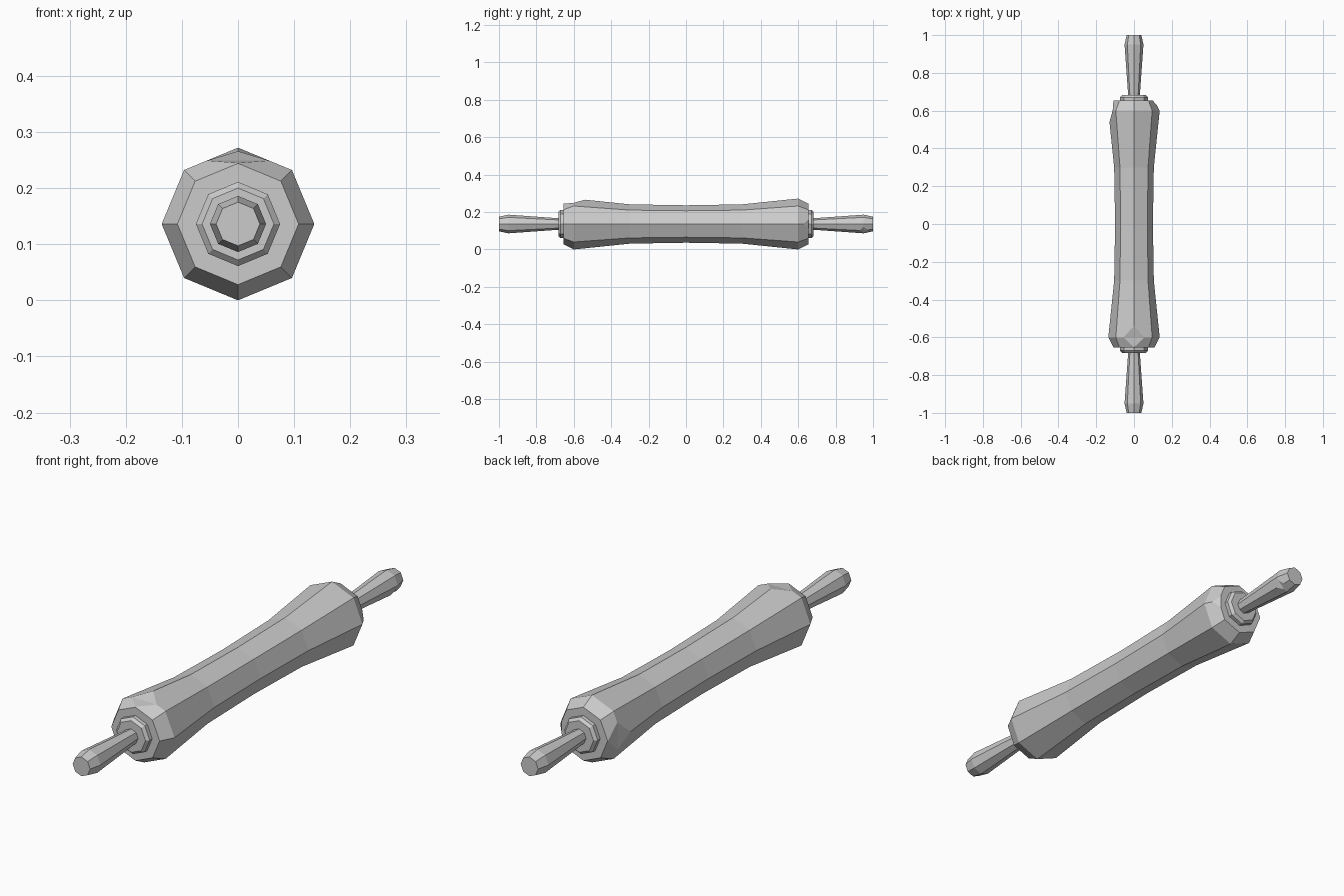
import bpy, bmesh, math
from mathutils import Vector

SIDES = 8
AXIS_Z = 0.136

cube = bpy.data.objects.get("Cube")
if cube:
    bpy.data.objects.remove(cube, do_unlink=True)

grey = bpy.data.materials.new("plain_grey")
grey.use_nodes = True
colour = (0.6, 0.6, 0.6, 1)
grey.diffuse_color = colour
grey.node_tree.nodes["Principled BSDF"].inputs["Base Color"].default_value = colour


def ring_point(y, r, k):
    a = math.tau * k / SIDES
    return Vector((r * math.cos(a), y, AXIS_Z + r * math.sin(a)))


def chip(bm, corner, size):
    """Knock off one corner and crease the chipped face across the ring."""
    v = min(bm.verts, key=lambda q: (q.co - corner).length)
    home = v.co.copy()
    res = bmesh.ops.bevel(bm, geom=[v], offset=size, offset_type='OFFSET',
                          segments=1, profile=0.5, affect='VERTICES')
    cut = [q for q in res["verts"] if q.is_valid]
    if len(cut) == 4:
        cut.sort(key=lambda q: abs(q.co.y - home.y))
        bmesh.ops.connect_verts(bm, verts=cut[:2])


def turned(name, profile, chips=()):
    """Eight-sided turned part along y from (y, radius) pairs."""
    bm = bmesh.new()
    rings = [[bm.verts.new(ring_point(y, r, k)) for k in range(SIDES)]
             for y, r in profile]
    for a, b in zip(rings, rings[1:]):
        for k in range(SIDES):
            n = (k + 1) % SIDES
            bm.faces.new((a[k], a[n], b[n], b[k]))
    bm.faces.new(rings[0])
    bm.faces.new(rings[-1])
    for y, r, k, size in chips:
        chip(bm, ring_point(y, r, k), size)
    bmesh.ops.recalc_face_normals(bm, faces=bm.faces)
    mesh = bpy.data.meshes.new(name)
    bm.to_mesh(mesh)
    bm.free()
    mesh.materials.append(grey)
    obj = bpy.data.objects.new(name, mesh)
    bpy.context.collection.objects.link(obj)
    return obj


# Roller barrel, waisted in the middle, with three chipped corners
half = [(0.3, 0.105), (0.6, 0.136), (0.655, 0.108)]
barrel = [(-y, r) for y, r in reversed(half)] + [(0, 0.1)] + half
turned("roller_barrel", barrel, [
    (-0.6, 0.136, 2, 0.06),
    (0.6, 0.136, 4, 0.06),
    (0.655, 0.108, 0, 0.028),
])

# Collars and handles at both ends
for side, label in ((-1, "front"), (1, "back")):
    collar = [(0.65, 0.075), (0.671, 0.075), (0.682, 0.064)]
    turned(label + "_collar", [(side * y, r) for y, r in collar])
    handle = [(0.67, 0.03), (0.95, 0.05), (1.0, 0.039)]
    dents = [(0.95, 0.05, 7, 0.022)] if side > 0 else []
    turned(label + "_handle", [(side * y, r) for y, r in handle], dents)
